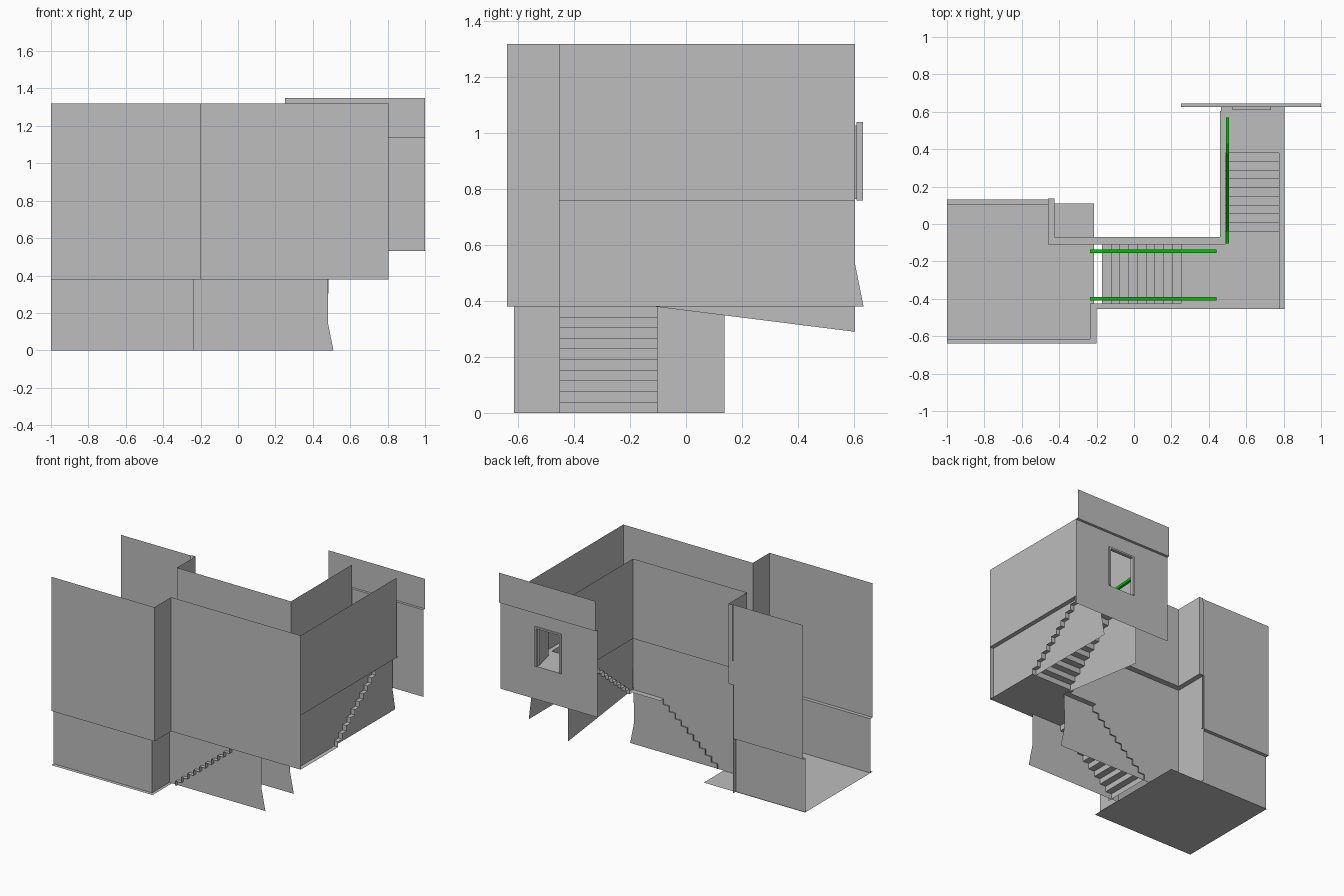
import bpy

if "Cube" in bpy.data.objects:
    bpy.data.objects.remove(bpy.data.objects["Cube"])


def material(name, rgb):
    m = bpy.data.materials.new(name)
    m.diffuse_color = (*rgb, 1)
    m.use_nodes = True
    m.node_tree.nodes["Principled BSDF"].inputs["Base Color"].default_value = m.diffuse_color
    return m


GREY = material("plaster_grey", (0.51, 0.51, 0.51))
GREEN = material("rail_green", (0.0, 0.58, 0.0))


def mesh(name, verts, faces, mat=GREY):
    me = bpy.data.meshes.new(name)
    me.from_pydata(verts, [], faces)
    me.materials.append(mat)
    ob = bpy.data.objects.new(name, me)
    bpy.context.collection.objects.link(ob)
    return ob


def loft(name, rows):
    """Sheet through rows of (z, plan path); all paths have equal point counts."""
    n = len(rows[0][1])
    verts = [(x, y, z) for z, path in rows for x, y in path]
    faces = [(r * n + i, r * n + i + 1, (r + 1) * n + i + 1, (r + 1) * n + i)
             for r in range(len(rows) - 1) for i in range(n - 1)]
    return mesh(name, verts, faces)


def floor(name, x0, x1, y0, y1, z):
    return loft(name, [(z, [(x0, y0), (x1, y0)]), (z, [(x0, y1), (x1, y1)])])


def box(name, x0, x1, y0, y1, z0, z1):
    v = [(x, y, z) for x in (x0, x1) for y in (y0, y1) for z in (z0, z1)]
    return mesh(name, v, [(0, 1, 3, 2), (4, 6, 7, 5), (0, 4, 5, 1),
                          (2, 3, 7, 6), (0, 2, 6, 4), (1, 5, 7, 3)])


def stairs(name, start, end, side0, side1, z0, along_y, steps=10, rise=0.38):
    """Folded sheet of treads and risers."""
    run = (end - start) / (steps - 1)
    profile = []
    for i in range(steps):
        profile += [(start + i * run, z0 + i * rise / steps),
                    (start + i * run, z0 + (i + 1) * rise / steps)]
    verts = []
    for a, z in profile:
        verts += [(s, a, z) if along_y else (a, s, z) for s in (side0, side1)]
    faces = [(2 * i, 2 * i + 1, 2 * i + 3, 2 * i + 2) for i in range(len(profile) - 1)]
    return mesh(name, verts, faces)


def rail(name, points, r=0.009):
    """Square-section bar following a path."""
    verts, faces = [], []
    along_y = points[0][0] == points[-1][0]
    for x, y, z in points:
        for s, t in ((-r, -r), (r, -r), (r, r), (-r, r)):
            verts.append((x + s, y, z + t) if along_y else (x, y + s, z + t))
    for i in range(len(points) - 1):
        faces += [(4 * i + k, 4 * i + (k + 1) % 4, 4 * i + 4 + (k + 1) % 4, 4 * i + 4 + k)
                  for k in range(4)]
    e = len(verts) - 4
    faces += [(3, 2, 1, 0), (e, e + 1, e + 2, e + 3)]
    return mesh(name, verts, faces, GREEN)


# Floors and landings
floor("lower_room_floor", -1, -0.215, -0.64, 0.11, 0)
floor("middle_landing", 0.25, 0.805, -0.455, -0.07, 0.38)
floor("middle_landing_edge", 0.465, 0.805, -0.07, -0.04, 0.38)
floor("upper_landing", 0.465, 0.805, 0.38, 0.625, 0.76)

# Front wall of room and lower corridor, stepped inwards below the ledge
low = [(-1, -0.615), (-0.235, -0.615), (-0.235, -0.425)]
up = [(-1, -0.64), (-0.2, -0.64), (-0.2, -0.455), (0.805, -0.455)]
loft("front_wall", [(0, low + [(0.51, -0.425)]), (0.15, low + [(0.48, -0.425)]),
                    (0.38, low + [(0.48, -0.425)]), (0.38, up), (1.32, up)])

# Back wall of the lower room
low, up = [(-1, 0.105), (-0.46, 0.105)], [(-1, 0.13), (-0.455, 0.13)]
loft("room_back_wall", [(0, low), (0.38, low), (0.38, up), (1.32, up)])

# Inner corner wall: room return, corridor back, upper flight side
low = [(-0.46, 0.137), (-0.46, -0.11)]
loft("corridor_back_wall_lower", [(0, low + [(0.51, -0.11)]), (0.15, low + [(0.48, -0.11)]),
                                  (0.76, low + [(0.49, -0.11)])])
mesh("upper_flight_side_lower", [(0.49, -0.11, 0.38), (0.49, 0.605, 0.29),
                                 (0.49, 0.605, 0.76), (0.49, -0.11, 0.76)], [(0, 1, 2, 3)])
low = [(-0.46, 0.137), (-0.46, -0.11), (0.49, -0.11), (0.49, 0.605)]
up = [(-0.425, 0.137), (-0.425, -0.07), (0.46, -0.07), (0.46, 0.605)]
loft("inner_wall_upper", [(0.76, low), (0.76, up), (1.32, up)])
loft("room_wall_end", [(0.0, [(-0.46, 0.105), (-0.46, 0.137)]),
                       (0.76, [(-0.46, 0.105), (-0.46, 0.137)])])
loft("room_wall_end_cap", [(0.76, [(-0.46, 0.137), (-0.425, 0.137)]),
                           (1.32, [(-0.455, 0.137), (-0.425, 0.137)])])

# Right wall
low, up = [(0.775, -0.455), (0.775, 0.605)], [(0.805, -0.455), (0.805, 0.605)]
loft("right_wall", [(0.38, [(0.775, -0.455), (0.775, 0.635)]), (0.53, low),
                    (0.76, low), (0.76, up), (1.32, up)])

# Door wall with opening and an overhanging top band
DX0, DX1, DT, DY = 0.54, 0.72, 1.04, 0.625
for name, x0, x1, z0, z1 in (("door_wall_base", 0.25, 1, 0.53, 0.76),
                             ("door_wall_left", 0.25, DX0, 0.76, DT),
                             ("door_wall_right", DX1, 1, 0.76, DT),
                             ("door_wall_head", 0.25, 1, DT, 1.14)):
    loft(name, [(z0, [(x0, DY), (x1, DY)]), (z1, [(x0, DY), (x1, DY)])])
loft("door_wall_top", [(1.14, [(0.25, DY), (1, DY)]), (1.14, [(0.25, 0.643), (1, 0.643)]),
                       (1.35, [(0.25, 0.643), (1, 0.643)])])

# Door frame and open leaf
box("door_jamb_left", DX0 - 0.013, DX0, 0.61, 0.633, 0.76, DT)
box("door_jamb_right", DX1, DX1 + 0.013, 0.61, 0.633, 0.76, DT)
box("door_header", DX0 - 0.013, DX1 + 0.013, 0.61, 0.633, DT - 0.012, DT)
leaf = [(0.71, 0.615), (0.745, 0.46), (0.755, 0.463), (0.72, 0.617), (0.71, 0.615)]
loft("door_leaf", [(0.765, leaf), (1.028, leaf)])

# Two flights of stairs, slightly wider than the lower walls
stairs("lower_stairs", -0.17, 0.25, -0.452, -0.102, 0, False)
stairs("upper_stairs", -0.04, 0.38, 0.465, 0.805, 0.38, True)

# Handrails: short level start, slope, level end
path = [(-0.065, 0.12), (0, 0.135), (0.42, 0.50), (0.47, 0.525), (0.61, 0.535)]
for name, y in (("handrail_back", -0.145), ("handrail_front", -0.4)):
    rail(name, [(a - 0.17, y, z) for a, z in path])
rail("handrail_upper", [(0.5, a - 0.04, z + 0.38) for a, z in path])
